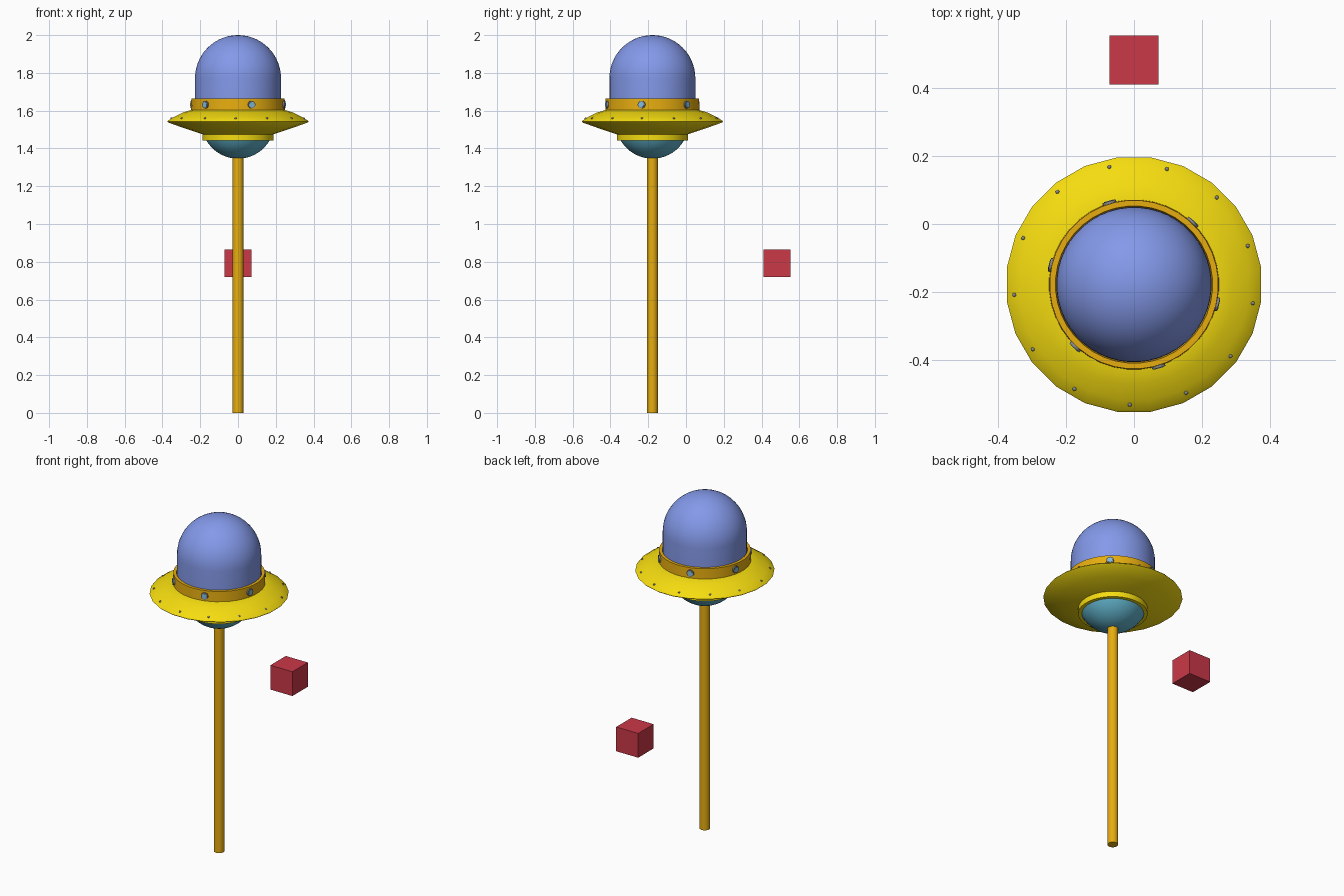
import bpy, bmesh
from math import sin, cos, pi, radians
from mathutils import Matrix, Vector

if "Cube" in bpy.data.objects:
    bpy.data.objects.remove(bpy.data.objects["Cube"])

CY = -0.178  # y of the pole and saucer axis


def material(name, rgb):
    m = bpy.data.materials.new(name)
    m.diffuse_color = (*rgb, 1)
    m.use_nodes = True
    m.node_tree.nodes["Principled BSDF"].inputs["Base Color"].default_value = m.diffuse_color
    return m


BLUE = material("dome_blue", (0.23, 0.32, 0.82))
YELLOW = material("saucer_yellow", (0.92, 0.72, 0.005))
ORANGE = material("trim_orange", (0.80, 0.42, 0.005))
TEAL = material("belly_teal", (0.12, 0.45, 0.60))
RED = material("cube_red", (0.60, 0.04, 0.065))
GLASS = material("porthole_glass", (0.22, 0.50, 0.72))
METAL = material("rivet_grey", (0.25, 0.25, 0.25))


def finish(name, bm, mat, smooth=True):
    bmesh.ops.recalc_face_normals(bm, faces=bm.faces)
    me = bpy.data.meshes.new(name)
    bm.to_mesh(me)
    bm.free()
    me.materials.append(mat)
    ob = bpy.data.objects.new(name, me)
    bpy.context.collection.objects.link(ob)
    if smooth:
        bpy.ops.object.select_all(action='DESELECT')
        ob.select_set(True)
        bpy.context.view_layer.objects.active = ob
        bpy.ops.object.shade_smooth_by_angle(angle=radians(35))
    return ob


def lathe(name, profile, sides, mat, closed=False):
    """Revolve (radius, z) points about the saucer axis."""
    bm = bmesh.new()
    a0 = pi / sides
    pts = [bm.verts.new((r * cos(a0), r * sin(a0), z)) for r, z in profile]
    edges = [bm.edges.new(p) for p in zip(pts, pts[1:])]
    if closed:
        edges.append(bm.edges.new((pts[-1], pts[0])))
    bmesh.ops.spin(bm, geom=pts + edges, cent=(0, 0, 0), axis=(0, 0, 1),
                   angle=2 * pi, steps=sides, use_duplicate=False)
    bmesh.ops.remove_doubles(bm, verts=bm.verts, dist=1e-5)
    bmesh.ops.translate(bm, verts=bm.verts, vec=(0, CY, 0))
    return finish(name, bm, mat)


def arc(radius, zc, a, b, n):
    return [(max(0, radius * cos(radians(a + (b - a) * i / n))),
             zc + radius * sin(radians(a + (b - a) * i / n))) for i in range(n + 1)]


# Pole, glass dome and rounded belly
lathe("pole", [(0, 0), (0.029, 0), (0.029, 1.37), (0, 1.37)], 24, ORANGE)
lathe("dome", [(0, 1.61), (0.228, 1.61)] + arc(0.228, 1.772, 0, 90, 14), 48, BLUE)
lathe("belly", arc(0.195, 1.541, -90, -10, 12) + [(0, 1.507)], 40, TEAL)

# Saucer disc, collar under it and band around the dome
lathe("saucer", [(0, 1.604), (0.249, 1.604), (0.295, 1.590), (0.340, 1.568),
                 (0.372, 1.548), (0.377, 1.542), (0.372, 1.537), (0.290, 1.508),
                 (0.187, 1.474), (0, 1.474)], 24, YELLOW)
lathe("collar", [(0.165, 1.442), (0.188, 1.442), (0.188, 1.476), (0.165, 1.476)],
      40, YELLOW, True)
lathe("band", [(0.224, 1.600), (0.250, 1.600), (0.248, 1.664), (0.231, 1.664)],
      40, ORANGE, True)


def radial(angle, radius, z):
    """Placement whose local z points outward from the axis."""
    d = Vector((cos(angle), sin(angle), 0))
    return (Matrix.Translation(Vector((0, CY, z)) + d * radius)
            @ d.to_track_quat('Z', 'Y').to_matrix().to_4x4())


# Six portholes: a metal rim with a glass lens
rims, lenses = bmesh.new(), bmesh.new()
for i in range(6):
    a = radians(-13.3 + 60 * i)
    for bm, r, depth in ((rims, 0.021, 0.013), (lenses, 0.015, 0.016)):
        bmesh.ops.create_cone(bm, cap_ends=True, segments=16, radius1=r, radius2=r * 0.95,
                              depth=depth, matrix=radial(a, 0.249, 1.632))
finish("porthole_rims", rims, METAL)
finish("porthole_lenses", lenses, GLASS)

# Thirteen rivets near the saucer rim
rivets = bmesh.new()
for i in range(13):
    bmesh.ops.create_uvsphere(rivets, u_segments=10, v_segments=6, radius=0.006,
                              matrix=radial(radians(-92) + 2 * pi * i / 13, 0.353, 1.559))
finish("rivets", rivets, METAL)

# Separate floating cube
cube = bmesh.new()
bmesh.ops.create_cube(cube, size=0.145, matrix=Matrix.Translation((0, 0.482, 0.792)))
finish("floating_cube", cube, RED, smooth=False)
